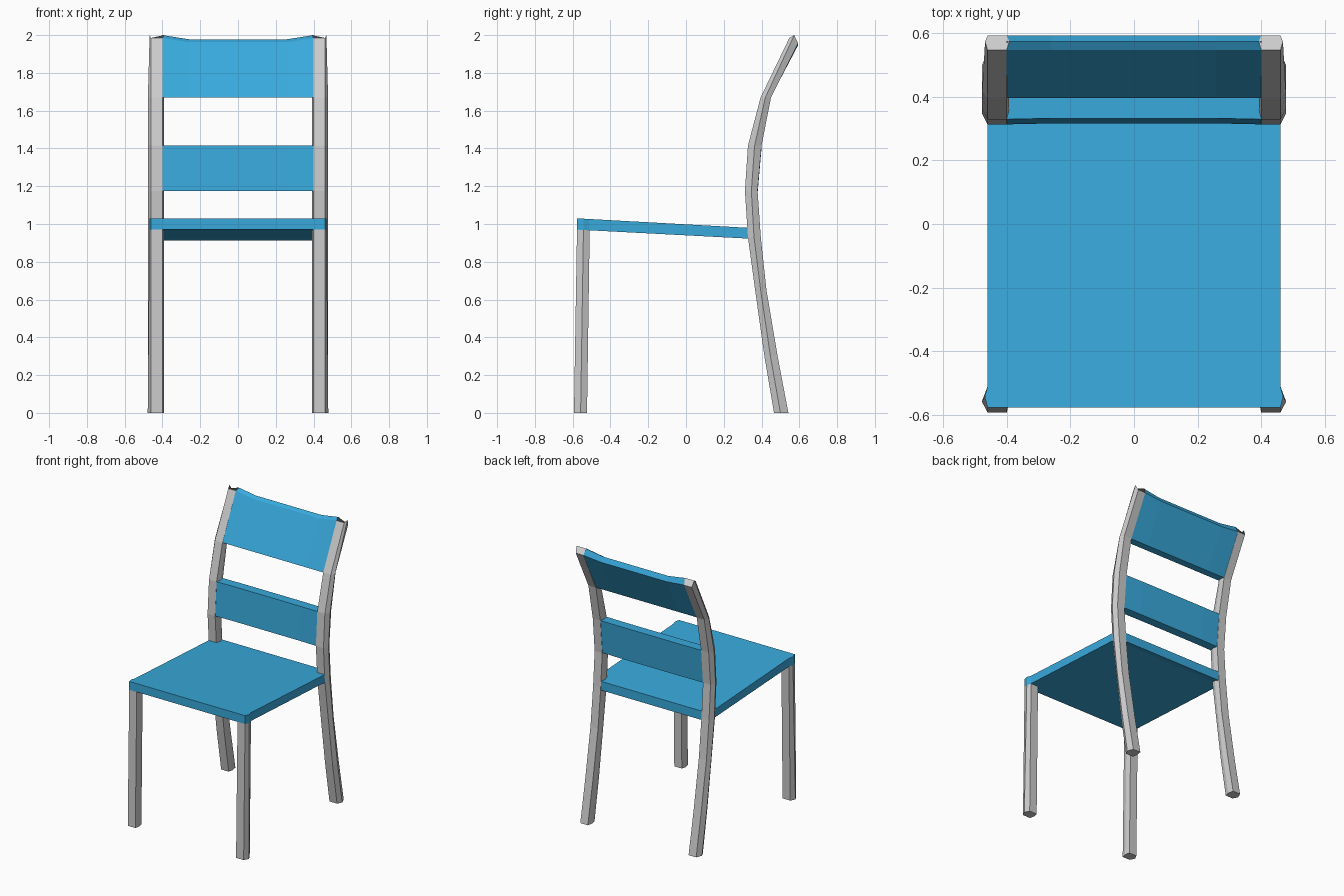
import bpy, bmesh

if "Cube" in bpy.data.objects:
    bpy.data.objects.remove(bpy.data.objects["Cube"])

blue = bpy.data.materials.new("blue_panel")
blue.diffuse_color = (0.04, 0.40, 0.72, 1)
blue.use_nodes = True
blue.node_tree.nodes["Principled BSDF"].inputs["Base Color"].default_value = blue.diffuse_color


def loft(name, rings, material=None):
    """Skin a closed solid through matching rings of points."""
    bm = bmesh.new()
    loops = [[bm.verts.new(p) for p in ring] for ring in rings]
    n = len(rings[0])
    for a, b in zip(loops, loops[1:]):
        for i in range(n):
            j = (i + 1) % n
            bm.faces.new((a[i], a[j], b[j], b[i]))
    bm.faces.new(loops[0])
    bm.faces.new(loops[-1])
    bmesh.ops.recalc_face_normals(bm, faces=bm.faces)
    mesh = bpy.data.meshes.new(name)
    bm.to_mesh(mesh)
    bm.free()
    ob = bpy.data.objects.new(name, mesh)
    bpy.context.collection.objects.link(ob)
    if material:
        mesh.materials.append(material)
    return ob


def hexagon(front, mid, back, ridge, side):
    """Six-sided leg section; each input is (y, z)."""
    pts = [(0.40, front), (0.46, front), (ridge, mid),
           (0.46, back), (0.40, back), (0.392, mid)]
    return [(side * x, y, z) for x, (y, z) in pts]


def level(f, m, b, z, ridge, side):
    return hexagon((f, z), (m, z), (b, z), ridge, side)


# back posts: front y, ridge y, back y, height
post = [(0.466, 0.50, 0.542, 0), (0.415, 0.447, 0.485, 0.30),
        (0.366, 0.395, 0.426, 0.65), (0.328, 0.36, 0.396, 0.93),
        (0.312, 0.346, 0.379, 1.175), (0.328, 0.363, 0.400, 1.415),
        (0.395, 0.420, 0.450, 1.67)]

for side, label in ((-1, "left"), (1, "right")):
    rings = [level(*row, 0.477, side) for row in post]
    rings.append(hexagon((0.547, 1.985), (0.573, 2.0), (0.593, 1.957), 0.468, side))
    loft("back_post_" + label, rings)

    # front legs, with the corner of the seat sitting on top
    foot = level(-0.593, -0.558, -0.524, 0, 0.478, side)
    top = hexagon((-0.577, 0.97), (-0.543, 0.968), (-0.51, 0.966), 0.469, side)
    loft("front_leg_" + label, [foot, top])
    corner = [(x, y, z + 0.06) for x, y, z in top]
    loft("seat_corner_" + label, [top, corner], blue)

# seat slopes down to the back, with a narrower tongue between the posts
outline = [(-0.577, 1.03, 0.97), (0.345, 0.979, 0.922)]
tongue = [(0.345, 0.979, 0.922), (0.392, 0.976, 0.912)]
for name, half, rows in (("seat", 0.46, outline), ("seat_back_edge", 0.40, tongue)):
    loft(name, [[(-half, y, a), (half, y, a), (half, y, b), (-half, y, b)]
                for y, a, b in rows], blue)

# lower back rail
low = [(0.313, 1.175), (0.329, 1.415), (0.398, 1.415), (0.377, 1.175)]
loft("lower_back_rail", [[(x, y + dy, z) for y, z in low]
                         for x, dy in ((-0.40, 0), (-0.26, 0.003), (0.26, 0.003), (0.40, 0))], blue)

# top rail, its upper edge dipping in the middle
high = [(0.396, 1.67, 0), (0.547, 1.985, 1), (0.573, 2.0, 1),
        (0.592, 1.957, 0.6), (0.448, 1.67, 0)]
loft("top_back_rail", [[(x, y, z - dip * w) for y, z, w in high]
                       for x, dip in ((-0.40, 0), (-0.26, 0.022), (0.26, 0.022), (0.40, 0))], blue)
